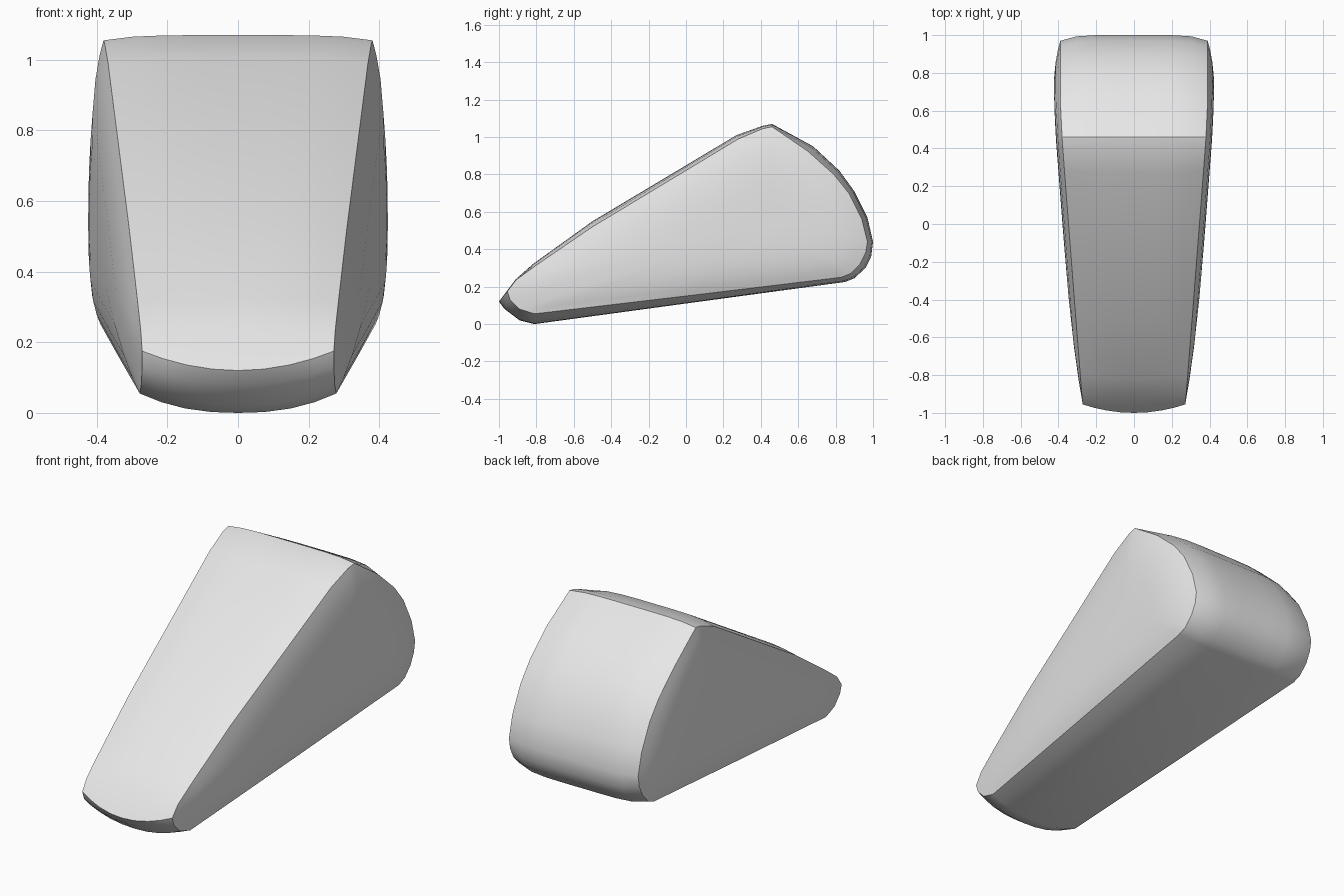
import bpy
import bmesh
import math
from mathutils import Vector

default_cube = bpy.data.objects.get("Cube")
if default_cube:
    bpy.data.objects.remove(default_cube, do_unlink=True)

# Side profile: (y, z) on the centre line, then (y, z) on the side rim
PROFILE = [
    (-1, .12, -.955, .175), (-.97, .08, -.94, .13),
    (-.89, .02, -.89, .08), (-.81, 0, -.81, .055),
    (0, .11, 0, .15), (.85, .225, .83, .25),
    (.9, .245, .88, .27), (.96, .3, .93, .32),
    (.99, .36, .96, .38), (1, .44, .97, .44),
    (.97, .57, .94, .56), (.9, .71, .87, .7),
    (.82, .82, .79, .8), (.68, .95, .65, .925),
    (.46, 1.07, .46, 1.055), (.41, 1.06, .41, 1.045),
    (.27, 1.01, .28, .99), (-.5, .55, -.5, .52),
    (-.82, .32, -.8, .315), (-.91, .24, -.91, .235),
]
CAP_CENTRE = Vector((.45, .55))
CAP_BULGE = .04


def half_width(y, z):
    """Body tapers toward the nose."""
    return min(.39, .33 + .065 * y + .02 * z)


def body_ring(side):
    """Cross-section at a fraction of the half width, crowned toward the rim."""
    ring = []
    for y, z, rim_y, rim_z in PROFILE:
        blend = abs(side) ** (2 + 2 * (y + 1))
        x = side * half_width(rim_y, rim_z)
        ring.append((x, y + (rim_y - y) * blend, z + (rim_z - z) * blend))
    return ring


def cap_ring(side, scale):
    """Rim shrunk toward the cap centre and pushed out into a soft bulge."""
    ring = []
    for _, _, rim_y, rim_z in PROFILE:
        p = CAP_CENTRE.lerp(Vector((rim_y, rim_z)), scale)
        x = half_width(p.x, p.y) + CAP_BULGE * (1 - scale ** 4)
        ring.append((side * x, p.x, p.y))
    return ring


# Loft the wedge from one bulged side to the other
cap_scales = (.15, .4, .6, .78, .91)
stations = (-1, -.78, -.54, -.27, 0, .27, .54, .78, 1)
rings = [cap_ring(-1, k) for k in cap_scales]
rings += [body_ring(s) for s in stations]
rings += [cap_ring(1, k) for k in reversed(cap_scales)]

bm = bmesh.new()
loops = [[bm.verts.new(co) for co in ring] for ring in rings]
count = len(PROFILE)
for a, b in zip(loops, loops[1:]):
    for i in range(count):
        j = (i + 1) % count
        bm.faces.new((a[i], a[j], b[j], b[i]))
bm.faces.new(loops[0])
bm.faces.new(loops[-1])
bmesh.ops.recalc_face_normals(bm, faces=bm.faces[:])

mesh = bpy.data.meshes.new("wedge_body")
bm.to_mesh(mesh)
bm.free()
body = bpy.data.objects.new("wedge_body", mesh)
bpy.context.scene.collection.objects.link(body)

# Plain light grey
grey = bpy.data.materials.new("light_grey")
grey.use_nodes = True
colour = (.8, .8, .8, 1)
grey.diffuse_color = colour
grey.node_tree.nodes["Principled BSDF"].inputs["Base Color"].default_value = colour
mesh.materials.append(grey)

# Smooth surfaces with crisp rims
bpy.ops.object.select_all(action="DESELECT")
body.select_set(True)
bpy.context.view_layer.objects.active = body
bpy.ops.object.shade_smooth_by_angle(angle=math.radians(30))
